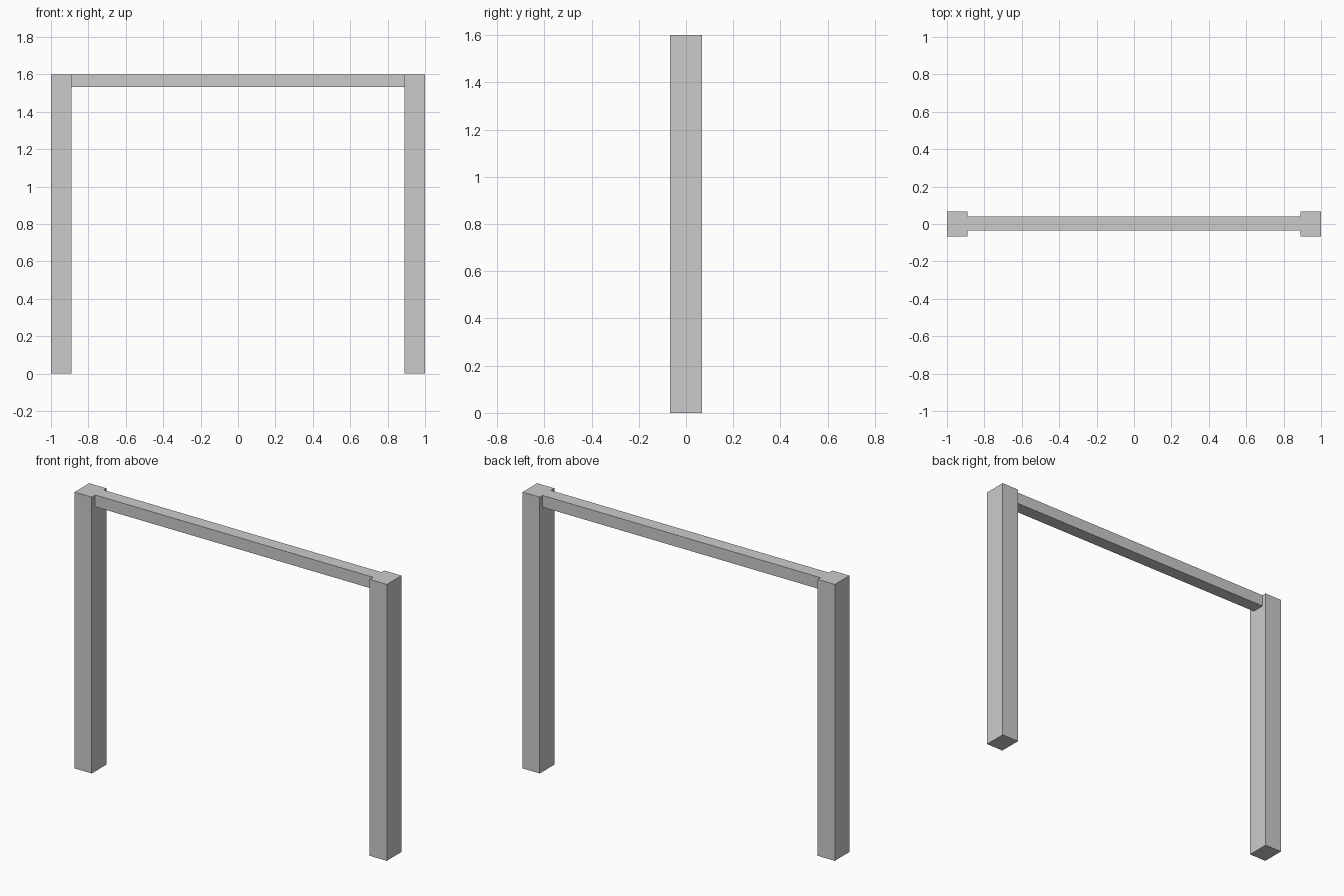
import bpy

if "Cube" in bpy.data.objects:
    bpy.data.objects.remove(bpy.data.objects["Cube"])


def box(name, lo, hi):
    """Axis-aligned box between two corners."""
    bpy.ops.mesh.primitive_cube_add(
        size=1, location=[(a + b) / 2 for a, b in zip(lo, hi)])
    ob = bpy.context.object
    ob.name = name
    ob.scale = [b - a for a, b in zip(lo, hi)]
    bpy.ops.object.transform_apply(location=False, rotation=False, scale=True)
    return ob


HEIGHT = 1.6
INNER = 0.89

# Upright posts
box("left_post", (-1, -0.067, 0), (-INNER, 0.067, HEIGHT))
box("right_post", (INNER, -0.067, 0), (1, 0.067, HEIGHT))

# Crossbar, flush with the post tops and set very slightly to the back
box("crossbar", (-INNER, -0.035, 1.532), (INNER, 0.041, HEIGHT))
